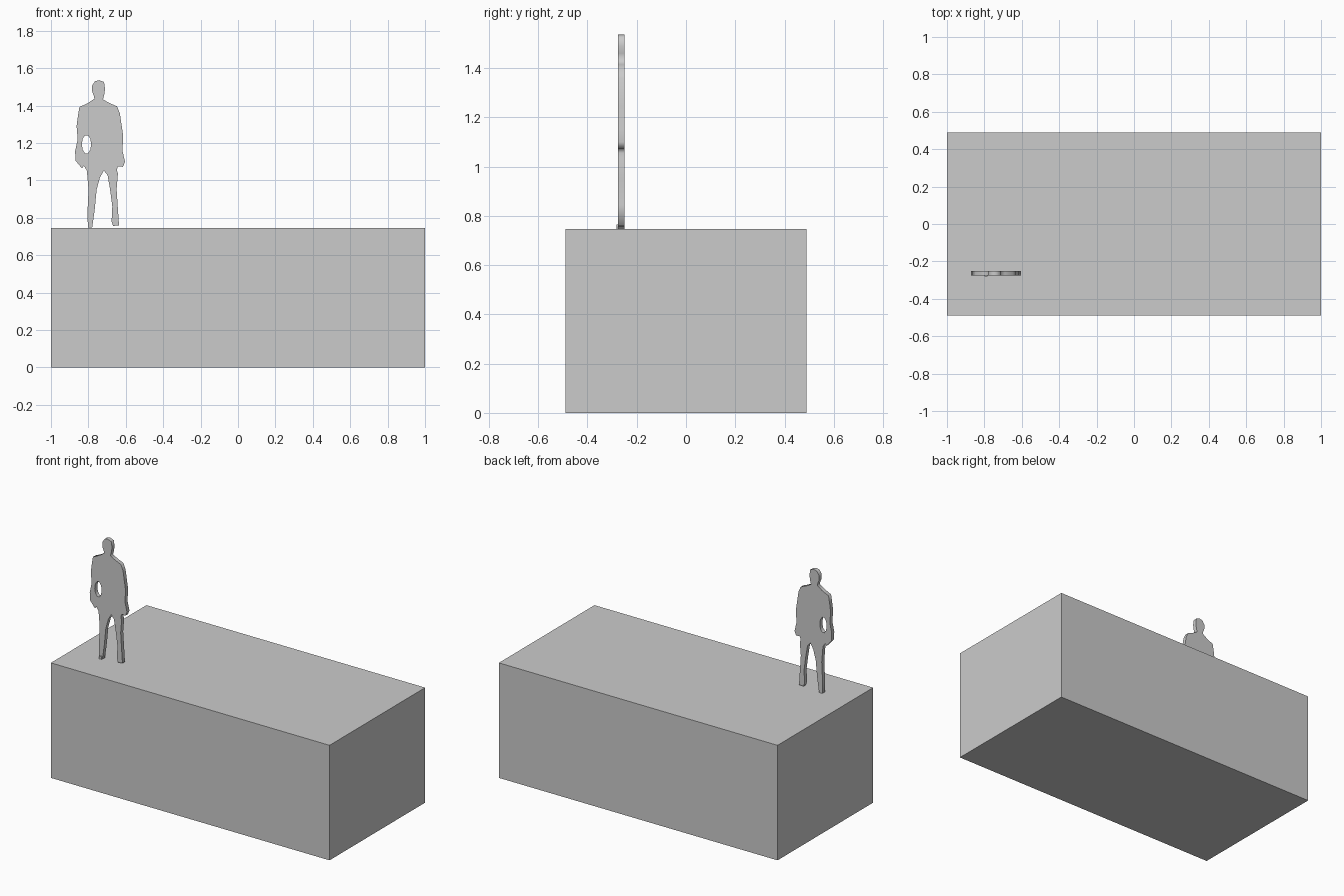
import bpy, math


def box(name, lo, hi):
    bpy.ops.mesh.primitive_cube_add(size=1, location=[(a + b) / 2 for a, b in zip(lo, hi)])
    ob = bpy.context.object
    ob.name = name
    ob.scale = [b - a for a, b in zip(lo, hi)]
    bpy.ops.object.transform_apply(location=False, rotation=False, scale=True)
    return ob


# Main block
box("block", (-1, -0.49, 0), (1, 0.49, 0.746))

# Standing figure outline (x, z), counter-clockwise from the head top
outline = [
    (-0.742, 1.536), (-0.765, 1.53), (-0.781, 1.505), (-0.781, 1.48), (-0.77, 1.45),
    (-0.768, 1.437), (-0.80, 1.415), (-0.848, 1.392), (-0.855, 1.35), (-0.863, 1.29),
    (-0.857, 1.22), (-0.871, 1.155), (-0.868, 1.105), (-0.834, 1.064), (-0.824, 1.078),
    (-0.808, 1.053), (-0.799, 0.95), (-0.804, 0.845), (-0.803, 0.747), (-0.78, 0.747),
    (-0.766, 0.845), (-0.756, 0.95), (-0.738, 1.016), (-0.717, 1.053), (-0.697, 1.027),
    (-0.684, 0.952), (-0.672, 0.861), (-0.676, 0.78), (-0.668, 0.757), (-0.636, 0.759),
    (-0.642, 0.845), (-0.649, 0.952), (-0.642, 1.037), (-0.648, 1.055), (-0.642, 1.075),
    (-0.615, 1.073), (-0.604, 1.10), (-0.617, 1.155), (-0.615, 1.246), (-0.632, 1.36),
    (-0.647, 1.396), (-0.69, 1.415), (-0.722, 1.433), (-0.715, 1.46), (-0.711, 1.49),
    (-0.716, 1.526),
]
# Gap between the bent arm and the body
gap = [(-0.81 + 0.025 * math.cos(a), 1.193 + 0.051 * math.sin(a))
       for a in (i * math.tau / 10 for i in range(10))]

curve = bpy.data.curves.new("figure", 'CURVE')
curve.dimensions = '2D'
curve.fill_mode = 'BOTH'
curve.extrude = 0.013
for loop in (outline, gap):
    spline = curve.splines.new('POLY')
    spline.points.add(len(loop) - 1)
    for p, (x, z) in zip(spline.points, loop):
        p.co = (x, z, 0, 1)
    spline.use_cyclic_u = True
figure = bpy.data.objects.new("standing_figure", curve)
bpy.context.collection.objects.link(figure)
figure.location.y = -0.263
figure.rotation_euler.x = math.pi / 2
bpy.ops.object.select_all(action='DESELECT')
figure.select_set(True)
bpy.context.view_layer.objects.active = figure
bpy.ops.object.convert(target='MESH')

# Toe of the forward foot
box("toe", (-0.80, -0.282, 0.747), (-0.782, -0.27, 0.765))
